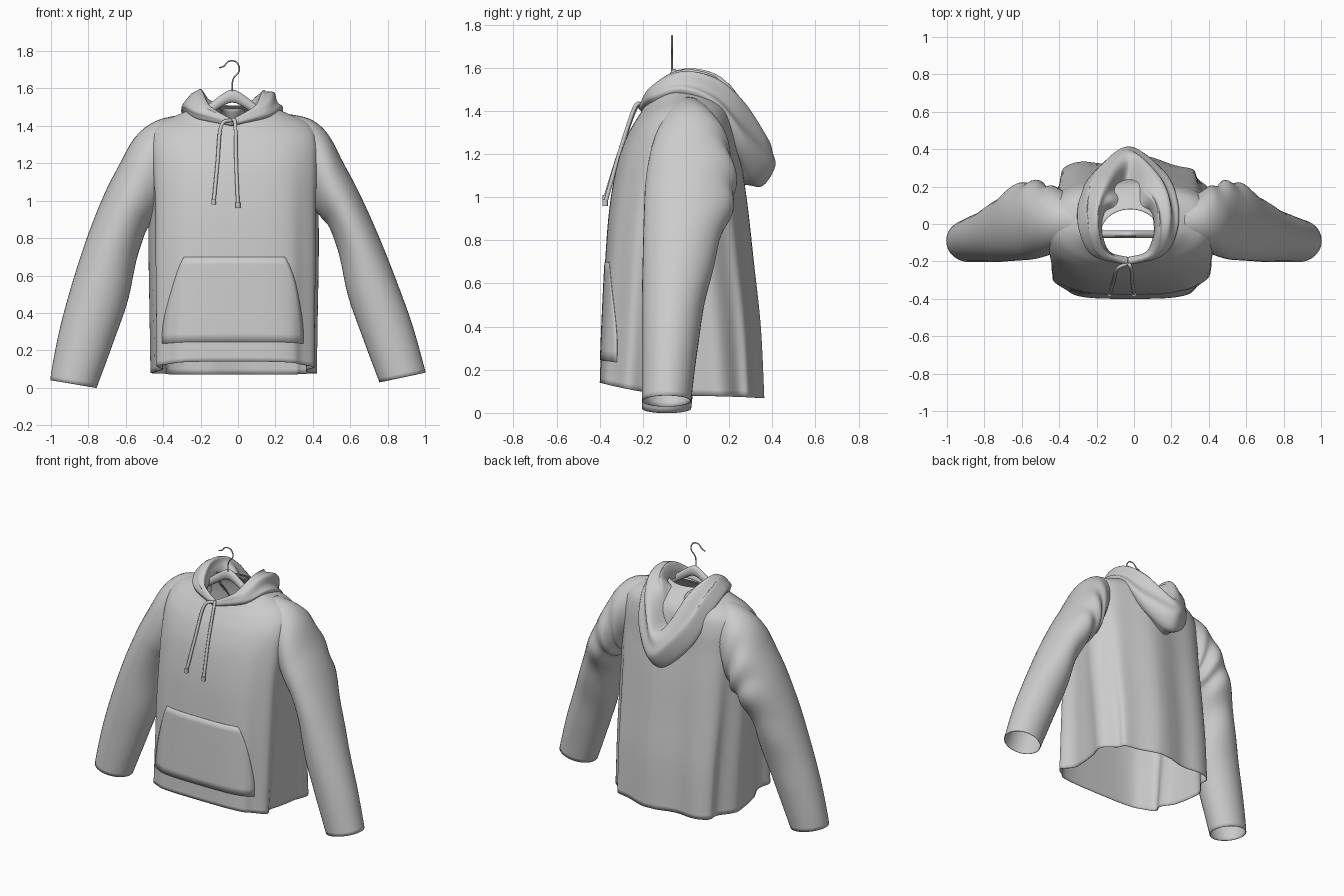
import bpy, bmesh, math
from math import sin, cos, pi

cube = bpy.data.objects.get("Cube")
if cube:
    bpy.data.objects.remove(cube)

MID = -0.02  # centre line of the garment


def material(name, value):
    m = bpy.data.materials.new(name)
    m.use_nodes = True
    m.diffuse_color = (value, value, value, 1)
    m.node_tree.nodes["Principled BSDF"].inputs["Base Color"].default_value = m.diffuse_color
    return m


GREY = material("soft grey", 0.6)


def sample(rows, t):
    """Smooth curve through equally spaced rows, t from 0 to 1."""
    rows = [rows[0], *rows, rows[-1]]
    last = len(rows) - 3
    f = min(max(t, 0), 1) * last
    i = min(int(f), last - 1)
    f -= i
    return [q + f * ((r - p) + f * ((2 * p - 5 * q + 4 * r - s) + f * (3 * (q - r) + s - p))) / 2
            for p, q, r, s in zip(*rows[i:i + 4])]


def power(value, e):
    return math.copysign(abs(value) ** e, value)


def sheet(name, fn, nu, nv, closed=False, thickness=0.004, gap=None):
    """Surface fn(u, v) with u and v from 0 to 1, left open where gap(centre) holds."""
    bm = bmesh.new()
    cols = nu if closed else nu + 1
    grid = [[bm.verts.new(fn(i / nu, j / nv)) for i in range(cols)] for j in range(nv + 1)]
    for j in range(nv):
        for i in range(nu):
            k = (i + 1) % cols
            bm.faces.new((grid[j][i], grid[j][k], grid[j + 1][k], grid[j + 1][i]))
    if gap:
        holes = [f for f in bm.faces if gap(f.calc_center_median())]
        bmesh.ops.delete(bm, geom=holes, context='FACES')
    mesh = bpy.data.meshes.new(name)
    bm.to_mesh(mesh)
    bm.free()
    obj = bpy.data.objects.new(name, mesh)
    bpy.context.collection.objects.link(obj)
    mesh.materials.append(GREY)
    if thickness:
        mod = obj.modifiers.new("cloth thickness", 'SOLIDIFY')
        mod.thickness = thickness
        mod.offset = -1
    bpy.ops.object.select_all(action='DESELECT')
    obj.select_set(True)
    bpy.context.view_layer.objects.active = obj
    bpy.ops.object.shade_smooth_by_angle(angle=math.radians(50))


def tube(name, points, radius):
    curve = bpy.data.curves.new(name, 'CURVE')
    curve.dimensions = '3D'
    curve.bevel_depth = radius
    curve.bevel_resolution = 2
    curve.use_fill_caps = True
    n = 8 * len(points)
    spline = curve.splines.new('POLY')
    spline.points.add(n)
    for i in range(n + 1):
        spline.points[i].co = (*sample(points, i / n), 1)
    spline.use_smooth = True
    obj = bpy.data.objects.new(name, curve)
    bpy.context.collection.objects.link(obj)
    curve.materials.append(GREY)


# Body: front height, side height, back height, half width, front y, back y
BODY = [
    (.14, .08, .07, .45, -.40, .345),
    (.40, .40, .40, .455, -.39, .33),
    (.70, .70, .70, .46, -.375, .30),
    (.95, .95, .95, .46, -.355, .275),
    (1.15, 1.16, 1.15, .465, -.32, .25),
    (1.28, 1.32, 1.30, .46, -.275, .235),
    (1.36, 1.41, 1.40, .41, -.23, .21),
    (1.40, 1.46, 1.47, .30, -.205, .15),
    (1.43, 1.52, 1.51, .16, -.19, .08),
]


def body_power(t):
    return .5 + .5 * t


def body_point(angle, t):
    zf, zs, zb, hx, y0, y1 = sample(BODY, t)
    c, s = cos(angle), sin(angle)
    e = body_power(t)
    sy = power(s, e)
    x, y = hx * power(c, e), (y0 + y1) / 2 + (y1 - y0) / 2 * sy
    side = 1 - abs(sy) ** 1.6
    z = zs * side + (zf if s < 0 else zb) * (1 - side)
    # hanging folds: pleats down the sides, broad waves on the back
    drape = max(0, 1 - 1.4 * t)
    x *= 1 - drape * (.14 * c * c * (.5 + .5 * cos(9 * angle + 1)) + .12 * max(0, s) ** 2)
    y += .02 * max(0, s) * sin(16 * x + .6) * max(0, 1 - t)
    return x + MID, y, z


def armhole(p):
    return abs(p.x - MID) > .34 and (p.y / .12) ** 2 + ((p.z - 1.18) / .16) ** 2 < 1


sheet("body", lambda u, v: body_point(2 * pi * u, v), 128, 56, True, gap=armhole)


# Front pouch pocket laid flush on the body, narrower at its top
def pocket_point(u, v):
    t = .06 + .19 * v
    width = (.87 - .28 * v ** 2) * (2 * u - 1)
    x, y, z = body_point(-math.acos(power(width, 1 / body_power(t))), t)
    return x, y - .003, z


sheet("front_pocket", pocket_point, 32, 10, thickness=.002)

# Sleeves: outer x, outer z, inner x, inner z, front y, back y
SLEEVE = [
    (.27, 1.46, .37, 1.03, -.13, .15),
    (.39, 1.43, .40, .97, -.15, .19),
    (.48, 1.35, .42, .94, -.17, .21),
    (.56, 1.20, .45, .91, -.185, .225),
    (.64, 1.05, .49, .86, -.19, .21),
    (.74, .83, .54, .73, -.195, .15),
    (.84, .58, .59, .50, -.20, .09),
    (.93, .33, .67, .27, -.20, .05),
    (1.0, .08, .76, .03, -.20, .02),
]


def sleeve(name, side):
    def point(u, v):
        ox, oz, ix, iz, y0, y1 = sample(SLEEVE, v)
        if side < 0:
            ox += .075 * sin(pi * v ** .8)
            oz -= .04 * v
            iz -= .03 * v
        a = 2 * pi * u * side
        c, s = cos(a), sin(a)
        crease = 1 + .09 * sin(34 * v + 3 * s) * max(0, s - .3 * c) * sin(pi * v) * (1 - v)
        m = .5 + .5 * c * crease
        y = (y0 + y1) / 2 + (y1 - y0) / 2 * s * crease
        return side * (ix + (ox - ix) * m), y, iz + (oz - iz) * m
    sheet(name, point, 40, 56, True)


sleeve("left_sleeve", 1)
sleeve("right_sleeve", -1)

# Hood: stations from front to back, each running neck, rim, crest, drop, tuck
HOOD = [
    (0, -.18, 1.41, 0, -.195, 1.43, 0, -.21, 1.43, 0, -.215, 1.41, 0, -.20, 1.40),
    (.10, -.15, 1.44, .12, -.16, 1.50, .16, -.165, 1.50, .19, -.16, 1.46, .17, -.14, 1.43),
    (.14, -.05, 1.48, .16, -.04, 1.575, .21, -.03, 1.57, .26, -.02, 1.50, .23, -.02, 1.46),
    (.13, .05, 1.48, .15, .09, 1.57, .21, .13, 1.53, .25, .14, 1.42, .20, .13, 1.38),
    (.08, .08, 1.49, .10, .17, 1.51, .15, .27, 1.40, .18, .27, 1.22, .12, .22, 1.19),
    (0, .09, 1.49, 0, .20, 1.32, 0, .40, 1.24, 0, .37, 1.07, 0, .25, 1.06),
]
MIRRORED = [tuple(-n if i % 3 == 0 else n for i, n in enumerate(row)) for row in HOOD]
STATIONS = HOOD + MIRRORED[-2::-1]


def hood_point(u, v):
    row = sample(STATIONS, u)
    x, y, z = sample([row[i:i + 3] for i in range(0, len(row), 3)], v)
    wrinkle = .011 * sin(pi * v) * sin(pi * u) * sin(24 * v + 9 * u)
    return x + MID - .012 + wrinkle, y + wrinkle, z + wrinkle


sheet("hood", hood_point, 80, 36)

# Drawstrings with knotted tips
for name, path in {
    "left": [(-.03, -.21, 1.43), (-.015, -.24, 1.41), (-.01, -.31, 1.2), (0, -.375, .97)],
    "right": [(-.03, -.21, 1.43), (-.09, -.24, 1.40), (-.11, -.31, 1.2), (-.13, -.375, .99)],
}.items():
    tube(name + "_drawstring", path, .010)
    x, y, z = path[-1]
    tube(name + "_drawstring_tip", [(x, y, z - .01), (x, y, z + .02)], .013)

# Hanger: shaped shoulder bar and wire hook
HANGER_X, HANGER_Y = -.03, -.055


def hanger_point(u, v):
    k = 2 * v - 1
    a = 2 * pi * u
    drop = .26 * (math.sqrt(k * k + .01) - .1)
    return (HANGER_X + .34 * k, HANGER_Y + .02 * cos(a),
            1.56 - drop + (.035 - .015 * abs(k)) * sin(a))


sheet("hanger_bar", hanger_point, 16, 32, True, 0)
tube("hanger_hook", [(HANGER_X + dx, HANGER_Y - .01, z) for dx, z in (
    (0, 1.55), (0, 1.63), (.01, 1.66), (.035, 1.69), (.035, 1.72),
    (.015, 1.745), (-.02, 1.745), (-.045, 1.72), (-.07, 1.71))], .004)
